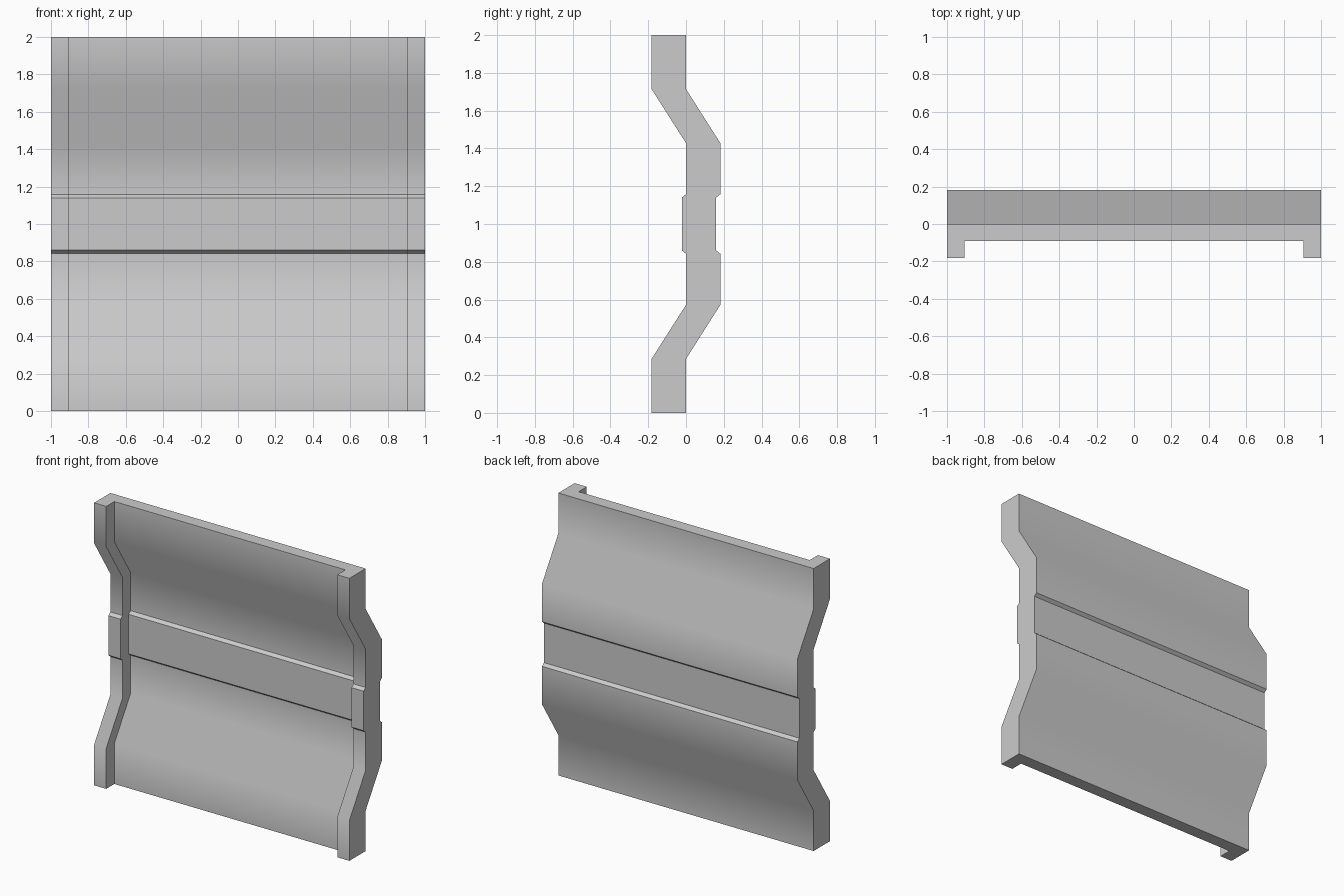
import bpy, bmesh, math

if "Cube" in bpy.data.objects:
    bpy.data.objects.remove(bpy.data.objects["Cube"])

# Channel cross-section (x, y): thin panel with a forward flange on each side
half = [(1.0, 0.0), (1.0, -0.182), (0.905, -0.182), (0.905, -0.091)]
section = half + [(-x, y) for x, y in reversed(half)]

# Side profile (y shift, z), lower half mirrored about z = 1
lower = [(0.0, 0.0), (0.0, 0.286), (0.182, 0.572), (0.182, 0.842), (0.16, 0.86)]
profile = lower + [(y, 2 - z) for y, z in reversed(lower)]

# Sweep the section up the profile
bm = bmesh.new()
rings = [[bm.verts.new((x, y + dy, z)) for x, y in section] for dy, z in profile]
n = len(section)
for a, b in zip(rings, rings[1:]):
    for i in range(n):
        j = (i + 1) % n
        bm.faces.new((a[i], a[j], b[j], b[i]))
bm.faces.new(rings[0])
bm.faces.new(rings[-1])
bmesh.ops.recalc_face_normals(bm, faces=bm.faces)

mesh = bpy.data.meshes.new("wall_panel")
bm.to_mesh(mesh)
bm.free()
panel = bpy.data.objects.new("wall_panel", mesh)
bpy.context.collection.objects.link(panel)

# Soft main bends, crisp flange and band edges
bpy.context.view_layer.objects.active = panel
panel.select_set(True)
bpy.ops.object.shade_smooth_by_angle(angle=math.radians(40))
